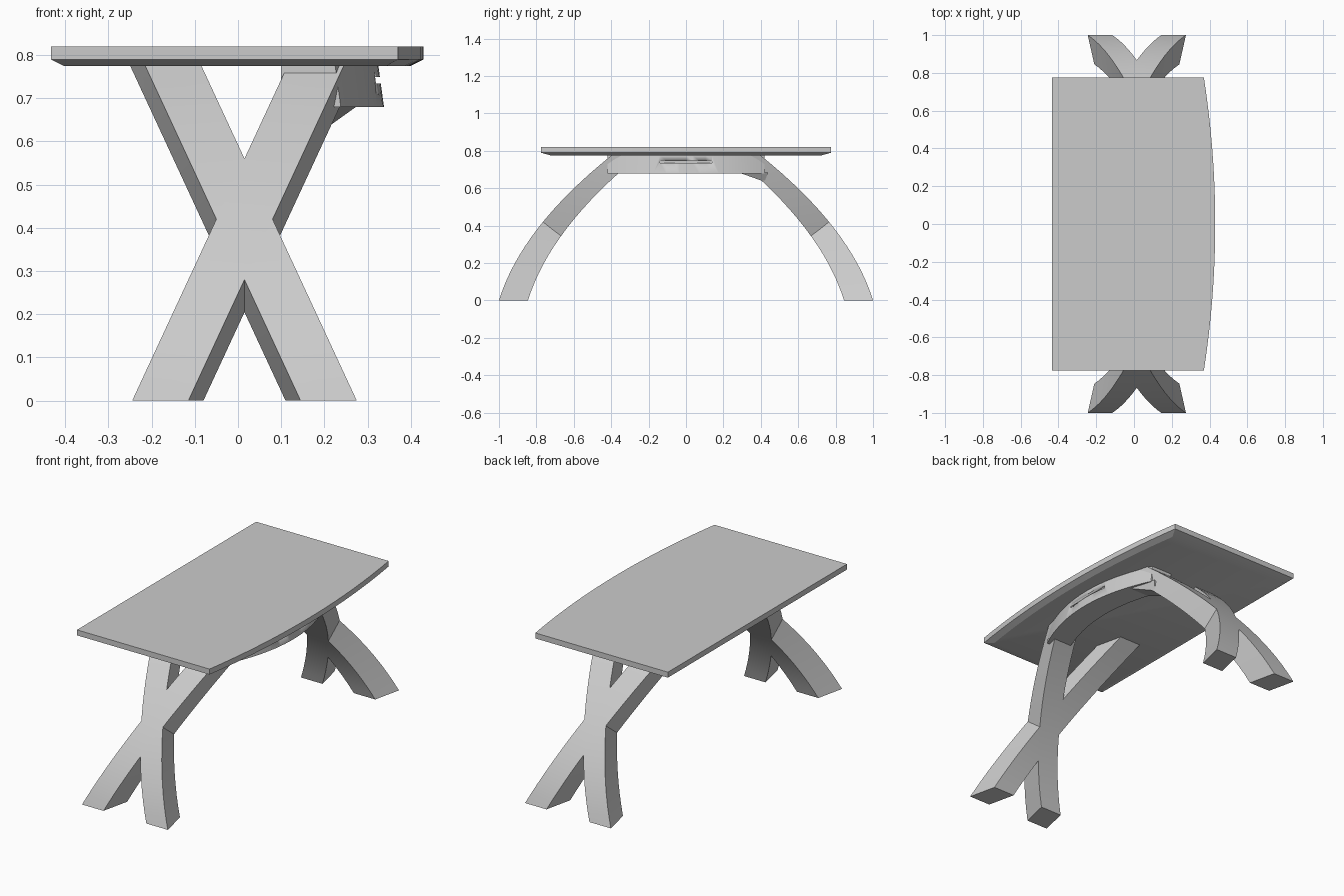
import bpy, bmesh, math

old = bpy.data.objects.get("Cube")
if old:
    bpy.data.objects.remove(old, do_unlink=True)

grey = bpy.data.materials.new("light grey")
grey.use_nodes = True
grey.diffuse_color = (0.6, 0.6, 0.6, 1)
grey.node_tree.nodes["Principled BSDF"].inputs["Base Color"].default_value = grey.diffuse_color

AXIS = 0.015       # x of the crossing of each leg pair
UNDER = 0.775      # underside of the top


def finish(name, bm, angle=20):
    bmesh.ops.recalc_face_normals(bm, faces=bm.faces)
    mesh = bpy.data.meshes.new(name)
    bm.to_mesh(mesh)
    bm.free()
    ob = bpy.data.objects.new(name, mesh)
    bpy.context.collection.objects.link(ob)
    mesh.materials.append(grey)
    bpy.ops.object.select_all(action='DESELECT')
    bpy.context.view_layer.objects.active = ob
    ob.select_set(True)
    bpy.ops.object.shade_smooth_by_angle(angle=math.radians(angle))
    return ob


def loft(name, rings):
    """Skin closed rings of equal length and cap both ends."""
    bm = bmesh.new()
    loops = [[bm.verts.new(p) for p in ring] for ring in rings]
    for a, b in zip(loops, loops[1:]):
        n = len(a)
        for i in range(n):
            j = (i + 1) % n
            bm.faces.new((a[i], a[j], b[j], b[i]))
    bm.faces.new(loops[0])
    bm.faces.new(loops[-1])
    return finish(name, bm)


# Table top: straight back, bowed front edge, chamfered underside
outline = [(-0.433, -0.775), (-0.433, 0.775)]
for i in range(25):
    t = 1 - i / 12
    outline.append((0.37 + 0.06 * (1 - t * t), 0.775 * t))
loft("table_top", [[(x * s, y * s, z) for x, y in outline]
                   for s, z in ((0.93, UNDER), (1, 0.79), (1, 0.82))])


# Curved, leaning legs crossing in pairs
def leg(name, lean, end):
    rings = []
    for i in range(17):
        z = UNDER * i / 16
        outer = 1 - 0.305 * z - 0.606 * z * z
        inner = 0.845 - 0.31 * z - 0.59 * z * z
        x = -0.26 + 0.464 * z
        corners = ((x, outer), (x + 0.13, outer), (x + 0.165, inner), (x + 0.035, inner))
        rings.append([(AXIS + lean * cx, end * cy, z) for cx, cy in corners])
    loft(name, rings)


for end, place in ((-1, "front"), (1, "back")):
    for lean, side in ((1, "left"), (-1, "right")):
        leg(f"{place}_{side}_leg", lean, end)

# Bowed apron joining the two arches under the bowed edge
rings = []
for i in range(25):
    t = i / 12 - 1
    y = 0.42 * t
    x = 0.33 - 0.1 * t * t
    rings.append([(x - 0.13, y, 0.68), (x + 0.008, y, 0.68),
                  (x - 0.005, y, UNDER), (x - 0.13, y, UNDER)])
apron = loft("curved_apron", rings)

# Slot in the apron face
bm = bmesh.new()
bmesh.ops.create_cube(bm, size=1)
bmesh.ops.scale(bm, vec=(0.06, 0.28, 0.015), verts=bm.verts)
bmesh.ops.translate(bm, vec=(0.34, 0, 0.742), verts=bm.verts)
cutter = finish("slot_cutter", bm)
cutter.hide_render = True
cutter.hide_set(True)
cut = apron.modifiers.new("slot", 'BOOLEAN')
cut.operation = 'DIFFERENCE'
cut.solver = 'EXACT'
cut.object = cutter

# Wedge filling the corner below the apron at the back leg
bm = bmesh.new()
for p in ((0.21, 0.42, 0.635), (0.28, 0.28, 0.685), (0.23, 0.44, 0.685),
          (0.12, 0.42, 0.635), (0.16, 0.28, 0.685)):
    bm.verts.new(p)
bmesh.ops.convex_hull(bm, input=bm.verts)
finish("apron_wedge", bm)
